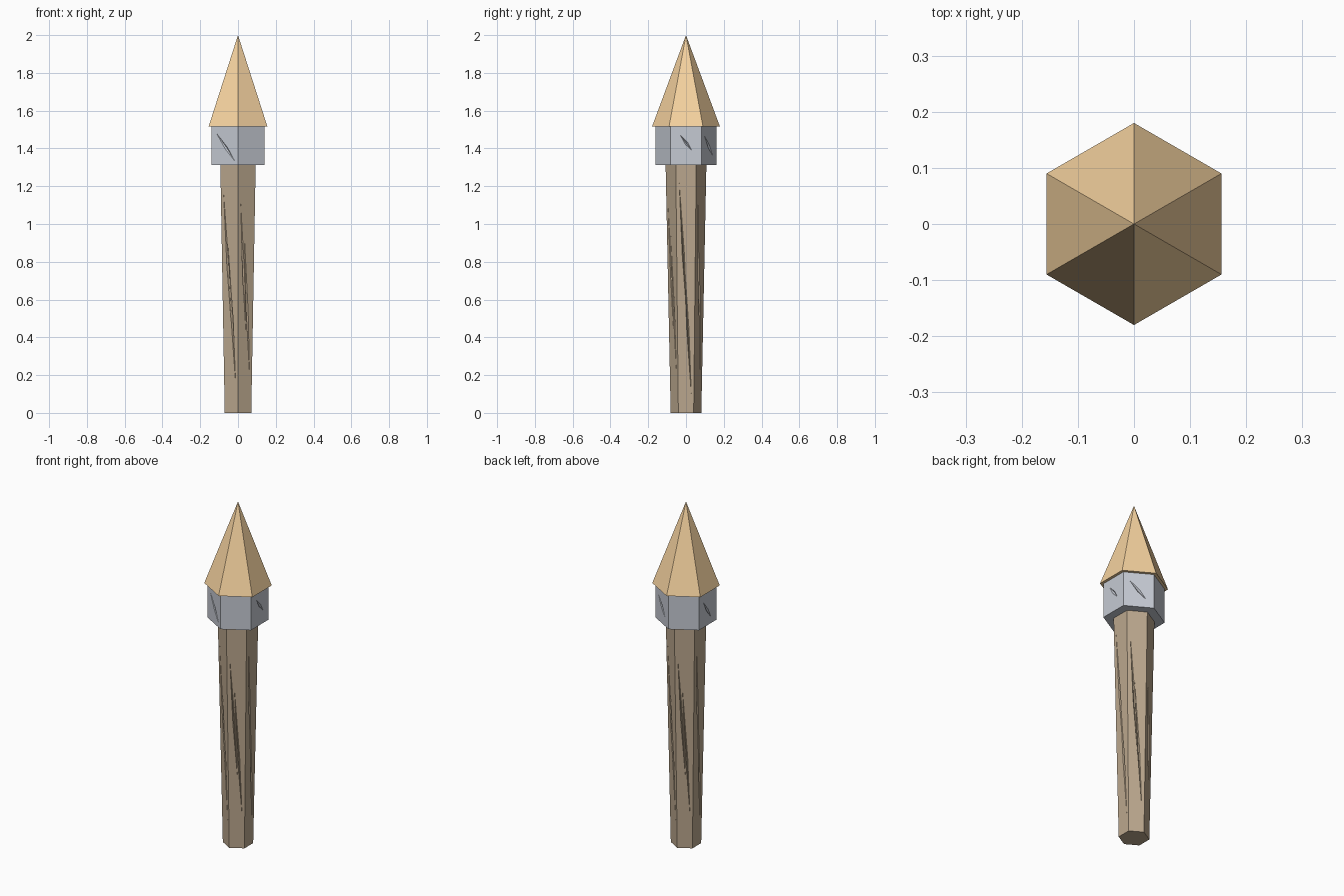
import bpy
from math import cos, sin, radians, pi
from mathutils import Vector

if "Cube" in bpy.data.objects:
    bpy.data.objects.remove(bpy.data.objects["Cube"])


def mesh_object(name, verts, faces):
    me = bpy.data.meshes.new(name)
    me.from_pydata(verts, [], faces)
    ob = bpy.data.objects.new(name, me)
    bpy.context.collection.objects.link(ob)
    return ob


def colour(ob, rgb):
    mat = bpy.data.materials.new(ob.name + "_colour")
    mat.diffuse_color = (*rgb, 1)
    ob.data.materials.append(mat)


# Six-sided tapered solid with a corner facing the front
def hex_part(name, r0, r1, z0, z1, rgb):
    bpy.ops.mesh.primitive_cone_add(vertices=6, radius1=r0, radius2=r1, depth=z1 - z0,
                                    location=(0, 0, (z0 + z1) / 2))
    ob = bpy.context.object
    ob.name = name
    colour(ob, rgb)
    return ob


# Sharp, shallow grooves: (side angle, start u, start z, end u, end z, half width, depth)
def carve(ob, r0, r1, z0, z1, grooves):
    verts, faces = [], []
    for angle, ua, za, ub, zb, w, d in grooves:
        a = radians(angle)
        n, t = Vector((cos(a), sin(a), 0)), Vector((-sin(a), cos(a), 0))

        def point(u, z):
            r = r0 + (r1 - r0) * (z - z0) / (z1 - z0)
            return n * r * cos(pi / 6) + t * u + Vector((0, 0, z))

        p, q = point(ua, za), point(ub, zb)
        m = p.lerp(q, 0.55)
        side = (q - p).cross(n).normalized() * w
        b = len(verts)
        verts += [p, q, m + side, m + n * d, m - side, m - n * d]
        for i in range(4):
            j, k = b + 2 + i, b + 2 + (i + 1) % 4
            faces += [(b, k, j), (b + 1, j, k)]
    cutter = mesh_object(ob.name + "_cutter", verts, faces)
    import bmesh
    bm = bmesh.new()
    bm.from_mesh(cutter.data)
    bmesh.ops.recalc_face_normals(bm, faces=bm.faces)
    bm.to_mesh(cutter.data)
    bm.free()
    colour(cutter, ob.data.materials[0].diffuse_color[:3])
    cutter.hide_render = True
    cutter.hide_set(True)
    mod = ob.modifiers.new("grooves", 'BOOLEAN')
    mod.operation = 'DIFFERENCE'
    mod.solver = 'EXACT'
    mod.use_self = True
    mod.object = cutter


# Wooden shaft with long leaning cracks
shaft = hex_part("wooden_shaft", 0.081, 0.108, 0, 1.315, (0.50, 0.39, 0.27))
cracks = []
for side in range(0, 360, 60):
    s = 0.05 * (side // 60 % 3)
    cracks += [(side, -0.036, 1.22 - s, 0.004, 0.52 - s, 0.006, 0.010),
               (side, -0.012, 0.85 + s, 0.028, 0.10 + s, 0.006, 0.010)]
carve(shaft, 0.081, 0.108, 0, 1.315, cracks)

# Metal collar with a few dents
collar = hex_part("metal_collar", 0.162, 0.162, 1.313, 1.515, (0.56, 0.59, 0.65))
dents = [(240, -0.05, 1.48, 0.06, 1.335, 0.008, 0.008),
         (0, -0.03, 1.47, 0.03, 1.39, 0.008, 0.010),
         (60, -0.05, 1.47, 0.04, 1.36, 0.008, 0.010),
         (180, -0.04, 1.46, 0.03, 1.35, 0.008, 0.008)]
carve(collar, 0.162, 0.162, 1.313, 1.515, dents)

# Pointed tip
hex_part("pointed_tip", 0.18, 0, 1.515, 2.0, (0.92, 0.65, 0.35))

for m in bpy.data.materials:
    if m.users and not m.is_grease_pencil:
        m.use_nodes = True
        m.node_tree.nodes["Principled BSDF"].inputs["Base Color"].default_value = m.diffuse_color
